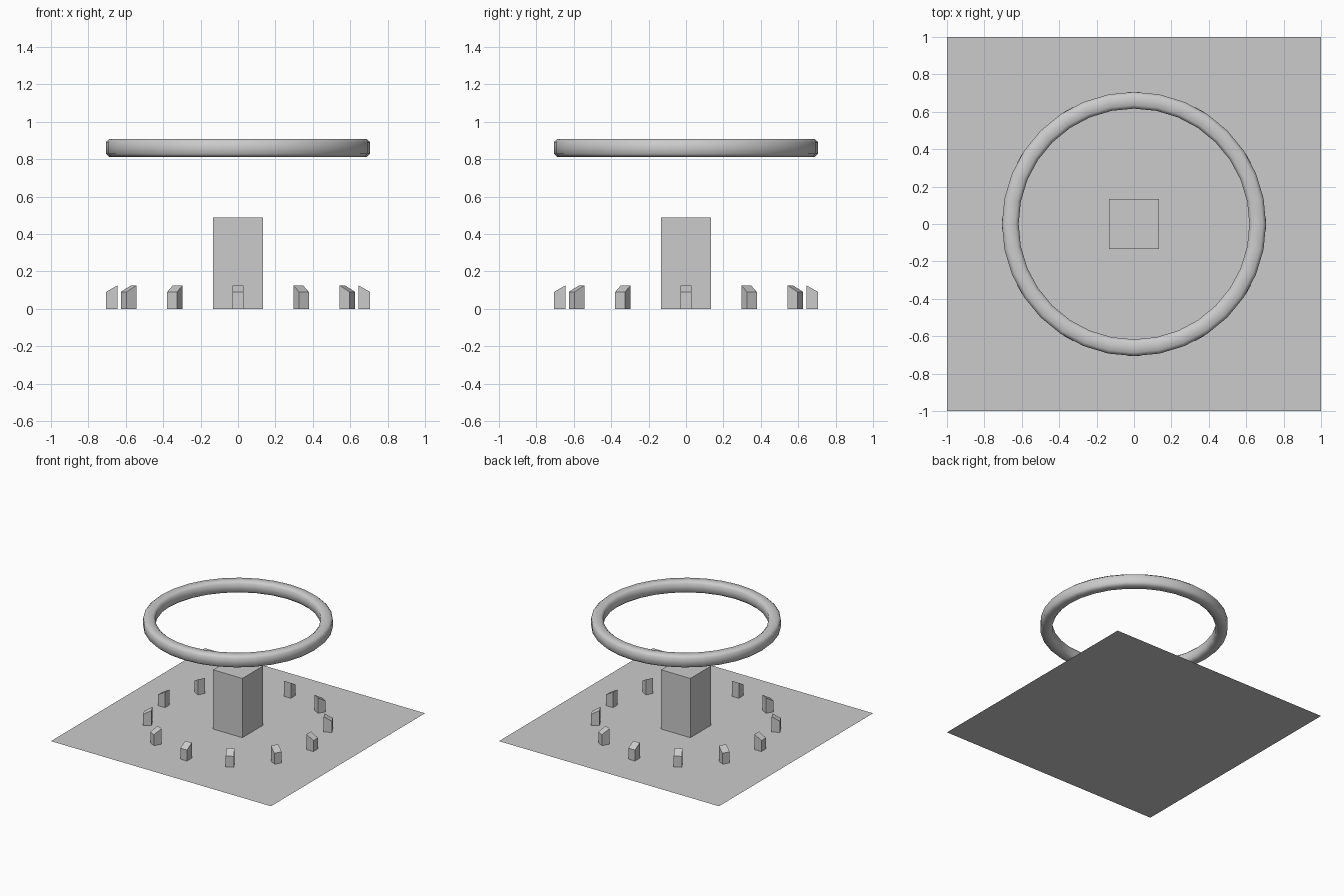
import bpy
from math import sin, cos, pi

if "Cube" in bpy.data.objects:
    bpy.data.objects.remove(bpy.data.objects["Cube"])


def make(name, verts, faces):
    mesh = bpy.data.meshes.new(name)
    mesh.from_pydata(verts, [], faces)
    mesh.update()
    obj = bpy.data.objects.new(name, mesh)
    bpy.context.collection.objects.link(obj)
    return obj


# flat square base
make("base_sheet", [(-1, -1, 0), (1, -1, 0), (1, 1, 0), (-1, 1, 0)], [(0, 1, 2, 3)])

BOX = [(3, 2, 1, 0), (4, 5, 6, 7), (0, 1, 5, 4), (1, 2, 6, 5), (2, 3, 7, 6), (3, 0, 4, 7)]

# central square pillar
h = 0.133
corners = [(-h, -h), (h, -h), (h, h), (-h, h)]
make("pillar", [(x, y, z) for z in (0, 0.487) for x, y in corners], BOX)

# twelve marker blocks, tops sloping down outwards
R_IN, R_OUT, W = 0.643, 0.706, 0.03
for i in range(12):
    a = i * pi / 6
    plan = [(R_IN, -W), (R_OUT, -W), (R_OUT, W), (R_IN, W)]
    pts = []
    for top in (False, True):
        for r, t in plan:
            z = (0.126 if r == R_IN else 0.09) if top else 0
            pts.append((r * cos(a) - t * sin(a), r * sin(a) + t * cos(a), z))
    make(f"marker_block_{i + 1:02d}", pts, BOX)

# floating ring: rounded section swept round the z axis
profile = [(0.706, 0.829), (0.706, 0.892), (0.688, 0.908), (0.635, 0.908),
           (0.617, 0.892), (0.617, 0.829), (0.635, 0.812), (0.688, 0.812)]
N, P = 32, len(profile)
verts = [(r * cos(2 * pi * i / N), r * sin(2 * pi * i / N), z)
         for i in range(N) for r, z in profile]
faces = [(i * P + j, (i + 1) % N * P + j, (i + 1) % N * P + (j + 1) % P, i * P + (j + 1) % P)
         for i in range(N) for j in range(P)]
ring = make("floating_ring", verts, faces)
ring.data.polygons.foreach_set("use_smooth", [True] * len(faces))
